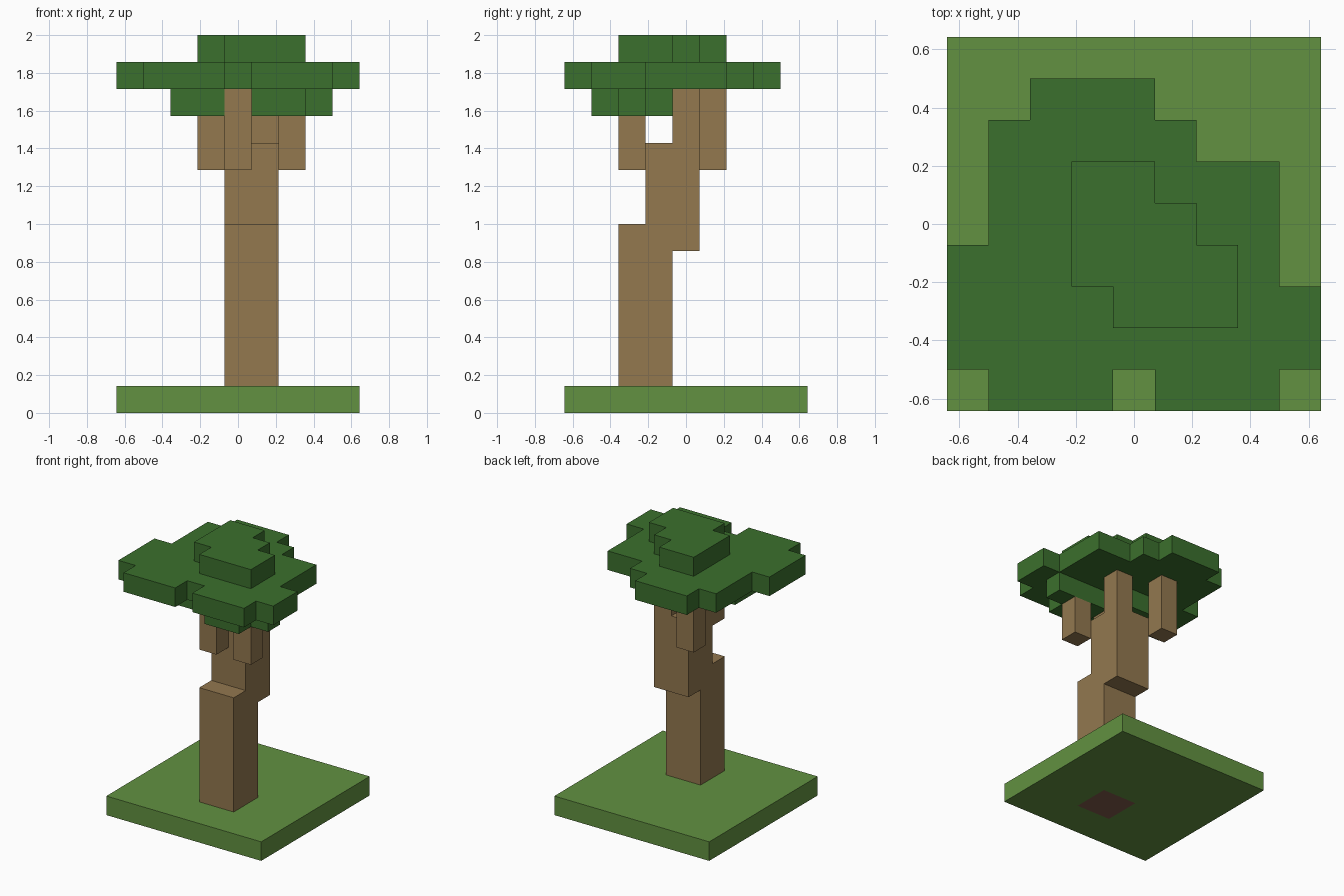
import bpy, bmesh, math
from mathutils import Vector

cube = bpy.data.objects.get("Cube")
if cube:
    bpy.data.objects.remove(cube, do_unlink=True)

UNIT = 1 / 7          # edge of one block
HALF = 4.5            # half of the nine-block base


def material(name, rgb):
    """Flat material from 0-255 sRGB, stored as linear."""
    lin = [((c / 255 + 0.055) / 1.055) ** 2.4 for c in rgb] + [1]
    mat = bpy.data.materials.new(name)
    mat.use_nodes = True
    mat.diffuse_color = lin
    bsdf = mat.node_tree.nodes["Principled BSDF"]
    bsdf.inputs["Base Color"].default_value = lin
    bsdf.inputs["Roughness"].default_value = 0.9
    return mat


grass = material("grass_green", (98, 145, 65))
leaf = material("leaf_green", (59, 112, 45))
bark = material("bark_brown", (147, 120, 79))
soil = material("root_brown", (128, 92, 74))


def box(xs, ys, zs):
    """Block cells for inclusive ranges in x, y and z."""
    return {(x, y, z) for x in range(xs[0], xs[1] + 1)
            for y in range(ys[0], ys[1] + 1)
            for z in range(zs[0], zs[1] + 1)}


def blocks(name, cells, mat):
    """Outer skin of a set of block cells, coplanar faces merged."""
    bm = bmesh.new()
    cache = {}

    def vert(p):
        key = tuple(round(c) for c in p)
        if key not in cache:
            x, y, z = key
            cache[key] = bm.verts.new(((x - HALF) * UNIT, (y - HALF) * UNIT, z * UNIT))
        return cache[key]

    for cell in cells:
        centre = Vector(cell) + Vector((0.5, 0.5, 0.5))
        for axis in range(3):
            for sign in (-1, 1):
                n = Vector((0, 0, 0))
                n[axis] = sign
                if tuple(round(c + d) for c, d in zip(cell, n)) in cells:
                    continue
                u = Vector((0, 0, 0))
                u[(axis + 1) % 3] = 1
                v = n.cross(u)
                ring = ((-1, -1), (1, -1), (1, 1), (-1, 1))
                bm.faces.new([vert(centre + (n + a * u + b * v) / 2) for a, b in ring])
    bmesh.ops.dissolve_limit(bm, angle_limit=math.radians(1),
                             verts=bm.verts[:], edges=bm.edges[:])
    mesh = bpy.data.meshes.new(name)
    bm.to_mesh(mesh)
    bm.free()
    mesh.materials.append(mat)
    obj = bpy.data.objects.new(name, mesh)
    bpy.context.collection.objects.link(obj)
    return obj


# Ground slab with the root set into it
root = box((4, 5), (2, 3), (0, 0))
blocks("ground", box((0, 8), (0, 8), (0, 0)) - root, grass)
blocks("root", root, soil)

# Trunk: lower half, shifted upper half, single column into the crown
blocks("trunk", box((4, 5), (2, 3), (1, 6))
       | box((4, 5), (3, 4), (6, 9))
       | box((5, 5), (4, 4), (10, 11)), bark)

# Branches
blocks("front_right_branch", box((4, 4), (2, 2), (9, 11)), bark)
blocks("front_left_branch", box((6, 6), (2, 2), (9, 10)), bark)
blocks("back_branch", box((3, 3), (5, 5), (9, 11)), bark)

# Lower leaves around the front branches
blocks("lower_leaves_left", box((5, 6), (1, 2), (11, 11))
       | box((7, 7), (2, 2), (11, 11)), leaf)
blocks("lower_leaves_right", box((2, 3), (2, 3), (11, 11))
       | box((4, 4), (3, 3), (11, 11)), leaf)

# Wide crown and its cap
blocks("crown", box((1, 3), (0, 0), (12, 12))
       | box((5, 7), (0, 0), (12, 12))
       | box((0, 8), (1, 2), (12, 12))
       | box((0, 7), (3, 3), (12, 12))
       | box((1, 7), (4, 5), (12, 12))
       | box((1, 5), (6, 6), (12, 12))
       | box((2, 4), (7, 7), (12, 12)), leaf)
blocks("crown_cap", box((4, 6), (2, 2), (13, 13))
       | box((3, 6), (3, 3), (13, 13))
       | box((3, 5), (4, 4), (13, 13))
       | box((3, 4), (5, 5), (13, 13)), leaf)
